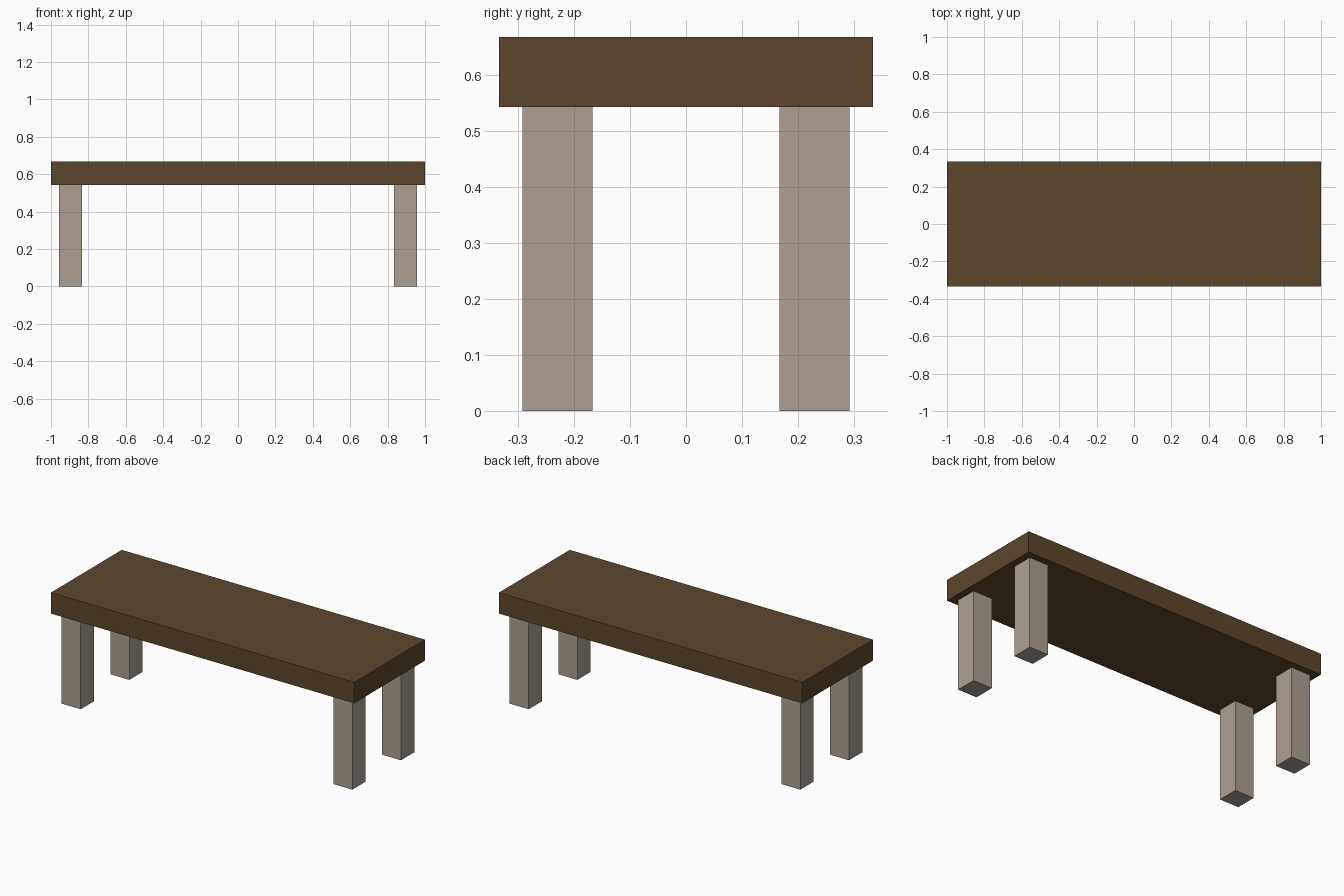
import bpy

if "Cube" in bpy.data.objects:
    bpy.data.objects.remove(bpy.data.objects["Cube"])


def material(name, color):
    mat = bpy.data.materials.new(name)
    mat.diffuse_color = (*color, 1.0)
    mat.use_nodes = True
    mat.node_tree.nodes["Principled BSDF"].inputs["Base Color"].default_value = mat.diffuse_color
    return mat


def box(name, center, size, mat):
    bpy.ops.mesh.primitive_cube_add(size=1, location=center)
    obj = bpy.context.object
    obj.name = name
    obj.scale = size
    bpy.ops.object.transform_apply(location=False, rotation=False, scale=True)
    obj.data.materials.append(mat)
    return obj


wood = material("dark_brown_wood", (0.109, 0.061, 0.025))
stone = material("warm_grey", (0.413, 0.352, 0.287))

LENGTH, DEPTH, HEIGHT = 2.0, 0.6667, 0.6667
THICK = 0.125            # slab thickness and leg width
INSET = 0.0417           # gap from slab edge to leg
LEG_H = HEIGHT - THICK

# Slab seat
box("seat", (0, 0, HEIGHT - THICK / 2), (LENGTH, DEPTH, THICK), wood)

# Four square legs, inset from the corners
leg_x = LENGTH / 2 - INSET - THICK / 2
leg_y = DEPTH / 2 - INSET - THICK / 2
for y_name, sy in (("front", -1), ("back", 1)):
    for x_name, sx in (("left", -1), ("right", 1)):
        box(f"{y_name}_{x_name}_leg", (sx * leg_x, sy * leg_y, LEG_H / 2),
            (THICK, THICK, LEG_H), stone)
